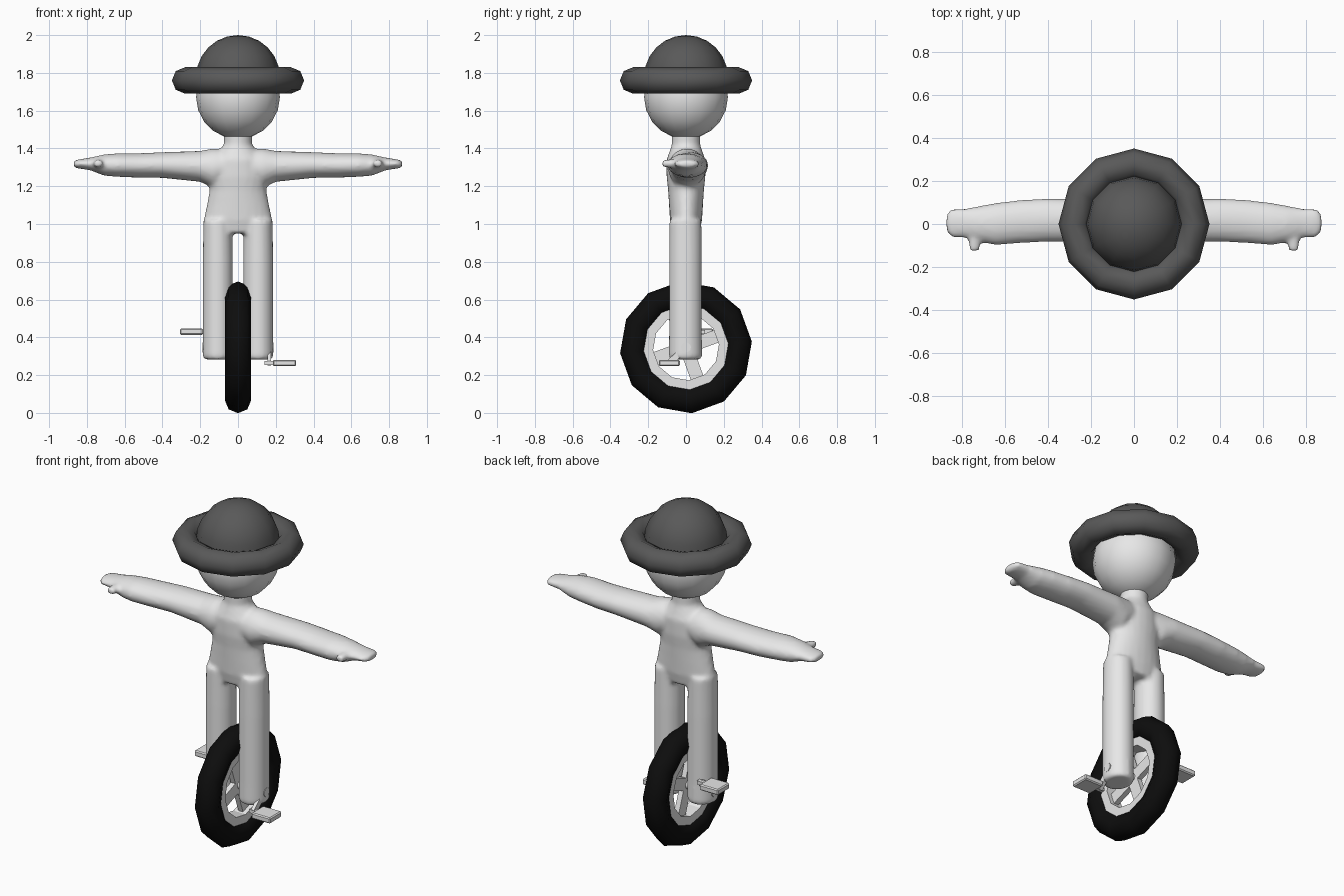
import bpy, bmesh, math
from math import pi, sin, cos, radians
from mathutils import Vector, Matrix

cube = bpy.data.objects.get("Cube")
if cube:
    bpy.data.objects.remove(cube, do_unlink=True)


def material(name, v):
    m = bpy.data.materials.new(name)
    m.use_nodes = True
    m.diffuse_color = (v, v, v, 1)
    m.node_tree.nodes["Principled BSDF"].inputs["Base Color"].default_value = (v, v, v, 1)
    return m


pale = material("pale grey", 0.8)
felt = material("dark grey felt", 0.1)
rubber = material("black rubber", 0.004)


def finish(name, bm, mat, smooth=None):
    bmesh.ops.recalc_face_normals(bm, faces=bm.faces)
    me = bpy.data.meshes.new(name)
    bm.to_mesh(me)
    bm.free()
    ob = bpy.data.objects.new(name, me)
    bpy.context.collection.objects.link(ob)
    me.materials.append(mat)
    if smooth:
        bpy.ops.object.select_all(action='DESELECT')
        ob.select_set(True)
        bpy.context.view_layer.objects.active = ob
        bpy.ops.object.shade_smooth_by_angle(angle=radians(smooth))
    return ob


def loft(bm, rings, n=24):
    """Skin a closed tube through rings of (centre, half axis u, half axis v)."""
    loops = []
    for c, u, v in rings:
        loops.append([bm.verts.new(Vector(c) + Vector(u) * cos(2 * pi * i / n)
                                   + Vector(v) * sin(2 * pi * i / n)) for i in range(n)])
    for a, b in zip(loops, loops[1:]):
        for i in range(n):
            j = (i + 1) % n
            bm.faces.new((a[i], a[j], b[j], b[i]))
    bm.faces.new(loops[0][::-1])
    bm.faces.new(loops[-1])


def revolve(profile, n, closed, matrix):
    """Spin (radius, height) points around z, then place with a matrix."""
    bm = bmesh.new()
    vs = [bm.verts.new((r, 0, h)) for r, h in profile]
    pairs = list(zip(vs, vs[1:])) + ([(vs[-1], vs[0])] if closed else [])
    edges = [bm.edges.new(p) for p in pairs]
    bmesh.ops.spin(bm, geom=vs + edges, cent=(0, 0, 0), axis=(0, 0, 1),
                   angle=2 * pi, steps=n, use_merge=True)
    bmesh.ops.remove_doubles(bm, verts=bm.verts, dist=1e-4)
    bm.transform(matrix)
    return bm


def box(bm, size, matrix):
    bmesh.ops.create_cube(bm, size=1, matrix=matrix @ Matrix.Diagonal((*size, 1)))


# Body: torso, legs, arms and thumbs fused into one smooth skin
bm = bmesh.new()
torso = [(0.95, .165, .07), (1.02, .182, .085), (1.1, .165, .09), (1.18, .15, .095),
         (1.25, .16, .103), (1.34, .15, .103), (1.39, .10, .085), (1.42, .074, .075),
         (1.49, .074, .075)]
loft(bm, [((0, 0, z), (rx, 0, 0), (0, ry, 0)) for z, rx, ry in torso])
leg = [(.283, .07, .08), (.30, .08, .088), (.40, .08, .087), (.8, .08, .087), (1.02, .076, .085)]
arm = [(.05, .0, 1.31, .09, .085), (.13, .005, 1.295, .1, .105), (.2, .015, 1.305, .1, .082),
       (.4, .018, 1.312, .1, .068), (.52, .012, 1.31, .1, .065), (.64, 0, 1.312, .098, .062),
       (.71, 0, 1.312, .085, .056), (.78, .004, 1.318, .068, .034), (.85, .006, 1.318, .066, .023),
       (.87, .005, 1.316, .035, .018)]
for s in (-1, 1):
    loft(bm, [((s * .107, -.003, z), (rx, 0, 0), (0, ry, 0)) for z, rx, ry in leg])
    loft(bm, [((s * x, y, z), (0, ry, 0), (0, 0, rz)) for x, y, z, ry, rz in arm])
    loft(bm, [((s * .74, y, 1.32), (r, 0, 0), (0, 0, r * .8))
              for y, r in ((-.03, .032), (-.09, .028), (-.125, .022))])
body = finish("body", bm, pale)
remesh = body.modifiers.new("fuse", 'REMESH')
remesh.mode = 'VOXEL'
remesh.voxel_size = 0.012
remesh.use_smooth_shade = True
soft = body.modifiers.new("soften", 'SMOOTH')
soft.factor = 0.5
soft.iterations = 4

# Head
bm = bmesh.new()
bmesh.ops.create_uvsphere(bm, u_segments=16, v_segments=10, radius=.222,
                          matrix=Matrix.Translation((0, 0, 1.672)))
finish("head", bm, pale, 60)

# Hat: round crown and a thick rolled brim
crown = [(.222 * cos(a), .222 * sin(a)) for a in (pi / 2 * i / 6 for i in range(7))]
finish("hat_crown", revolve(crown, 12, False, Matrix.Translation((0, 0, 1.778))), felt, 60)
ring = [(.28 + .07 * cos(pi * i / 4), .07 * sin(pi * i / 4)) for i in range(8)]
finish("hat_brim", revolve(ring, 12, True, Matrix.Translation((0, 0, 1.76))), felt, 60)

# Wheel: tyre, rim, hub and crossing spokes, turning on the x axis
hub = Matrix.Translation((0, 0, .347))
axle_turn = hub @ Matrix.Rotation(radians(5), 4, 'X') @ Matrix.Rotation(pi / 2, 4, 'Y')
finish("tyre", revolve(ring, 12, True, axle_turn), rubber, 60)
rim = [(.175, -.04), (.225, -.04), (.225, .04), (.175, .04)]
finish("rim", revolve(rim, 12, True, axle_turn), pale)
bm = bmesh.new()
for angle in (20, 110):
    box(bm, (.03, .37, .07), hub @ Matrix.Rotation(radians(angle), 4, 'X'))
finish("spokes", bm, pale)
bm = bmesh.new()
bmesh.ops.create_cone(bm, cap_ends=True, segments=12, radius1=.026, radius2=.026, depth=.374,
                      matrix=hub @ Matrix.Rotation(pi / 2, 4, 'Y'))
finish("axle", bm, pale, 40)

# Cranks and pedals on opposite sides
for s, name in ((1, "left"), (-1, "right")):
    y, z = -s * .088, -s * .083
    bm = bmesh.new()
    box(bm, (.02, .125, .035), hub @ Matrix.Translation((s * .165, y / 2, z / 2))
        @ Matrix.Rotation(math.atan2(z, y), 4, 'X'))
    box(bm, (.06, .025, .02), hub @ Matrix.Translation((s * .17, y, z)))
    finish(name + "_crank", bm, pale)
    bm = bmesh.new()
    box(bm, (.122, .11, .034), hub @ Matrix.Translation((s * .246, y, z)))
    bmesh.ops.bevel(bm, geom=bm.edges[:], offset=.006, segments=1, affect='EDGES')
    finish(name + "_pedal", bm, pale)
